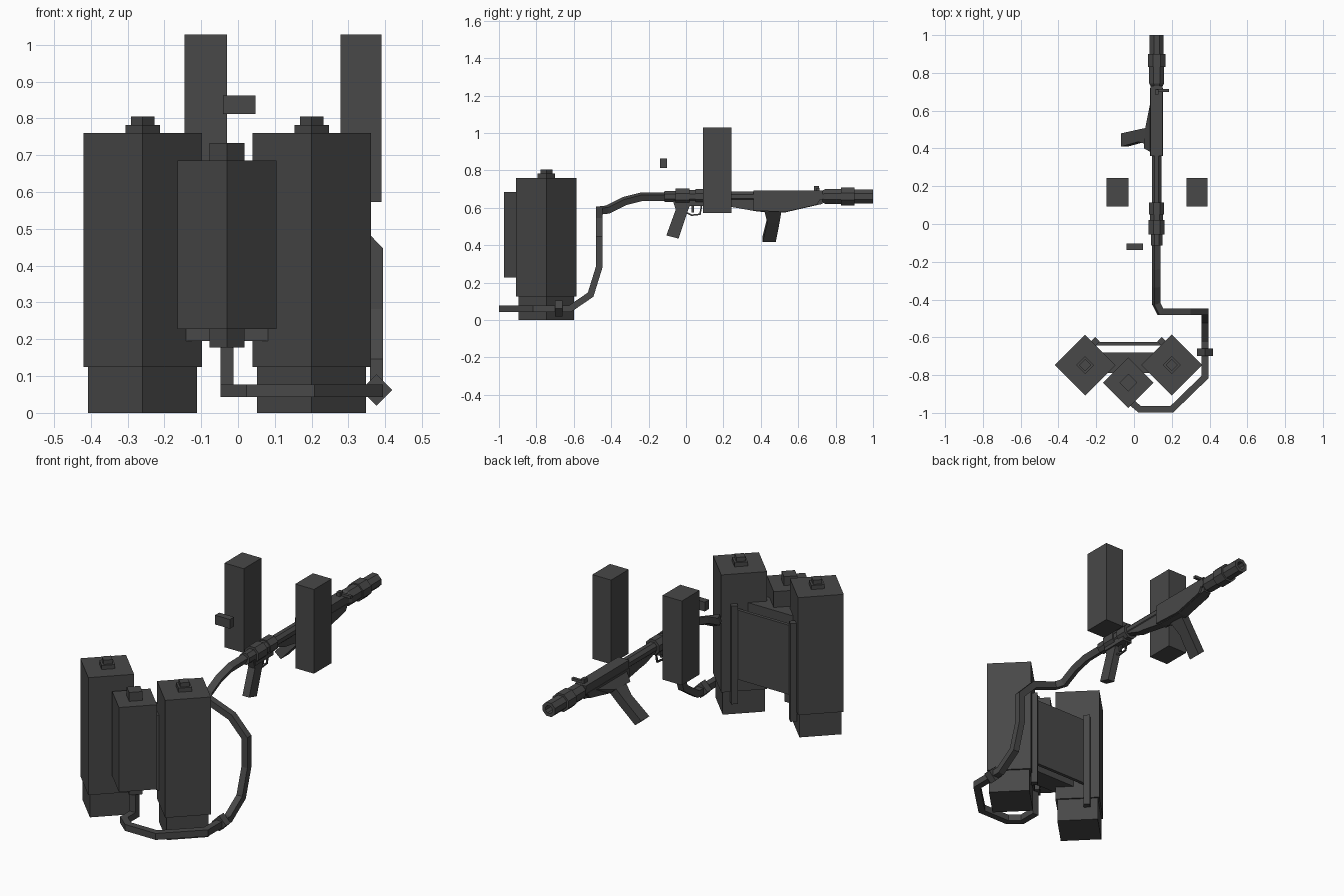
import bpy, bmesh, math
from mathutils import Vector, Matrix

mat = bpy.data.materials.new("dark_grey")
mat.diffuse_color = (0.065, 0.065, 0.065, 1)


def finish(name, bm):
    bmesh.ops.recalc_face_normals(bm, faces=bm.faces)
    me = bpy.data.meshes.new(name)
    bm.to_mesh(me)
    bm.free()
    me.materials.append(mat)
    ob = bpy.data.objects.new(name, me)
    bpy.context.collection.objects.link(ob)
    return ob


def box(name, x, y, z):
    """Box from three (low, high) ranges."""
    bm = bmesh.new()
    c = [(a + b) / 2 for a, b in (x, y, z)]
    s = [b - a for a, b in (x, y, z)]
    bmesh.ops.create_cube(bm, size=1, matrix=Matrix.Translation(c) @ Matrix.Diagonal((*s, 1)))
    return finish(name, bm)


def diamond(name, cx, cy, levels):
    """Stacked four-sided prisms standing on a corner: (half diagonal, z0, z1)."""
    bm = bmesh.new()
    for r, z0, z1 in levels:
        bmesh.ops.create_cone(bm, cap_ends=True, segments=4, radius1=r, radius2=r, depth=z1 - z0,
                              matrix=Matrix.Translation((cx, cy, (z0 + z1) / 2)))
    return finish(name, bm)


def loft(name, rings):
    """Skin a closed solid through equal-length rings of points."""
    bm = bmesh.new()
    vs = [[bm.verts.new(p) for p in r] for r in rings]
    n = len(vs[0])
    for a, b in zip(vs, vs[1:]):
        for i in range(n):
            bm.faces.new((a[i], a[(i + 1) % n], b[(i + 1) % n], b[i]))
    bm.faces.new(vs[0])
    bm.faces.new(vs[-1])
    return finish(name, bm)


def tube(name, path, h):
    """Square tube with mitred corners along a path."""
    pts = [Vector(p) for p in path]
    segs = [(b - a).normalized() for a, b in zip(pts, pts[1:])]
    d = segs[0]
    u = d.cross(Vector((0, 1, 0) if abs(d.y) < 0.9 else (1, 0, 0))).normalized()
    rings = []
    for i, p in enumerate(pts):
        prev, nxt = segs[max(i - 1, 0)], segs[min(i, len(segs) - 1)]
        v = prev.cross(u)
        plane = (prev + nxt).normalized()
        ring = []
        for su, sv in ((1, 1), (-1, 1), (-1, -1), (1, -1)):
            q = (u * su + v * sv) * h
            ring.append(p + q - prev * (q.dot(plane) / prev.dot(plane)))
        rings.append(ring)
        u = prev.rotation_difference(nxt) @ u
    return loft(name, rings)


def plate(name, outline, x0, x1):
    """Side outline of (y, z) points extruded across x."""
    return loft(name, [[(x, y, z) for y, z in outline] for x in (x0, x1)])


# Backpack tanks
for name, cx in (("left_tank", -0.259), ("right_tank", 0.2)):
    diamond(name, cx, -0.747, [(0.148, 0, 0.125), (0.161, 0.125, 0.76),
                               (0.047, 0.76, 0.782), (0.032, 0.782, 0.805)])
diamond("middle_tank", -0.03, -0.84, [(0.047, 0.178, 0.228), (0.134, 0.228, 0.685),
                                      (0.047, 0.685, 0.733)])

# Frame that joins the tanks
box("frame_block", (-0.19, 0.13), (-0.79, -0.68), (0.195, 0.6))
box("back_plate", (-0.2, 0.15), (-0.642, -0.624), (0.2, 0.575))
for name, cx in (("left_frame_rod", -0.205), ("right_frame_rod", 0.148)):
    diamond(name, cx, -0.622, [(0.024, 0.07, 0.6)])

# Hose from the middle tank round to the gun
tube("hose", [(-0.03, -0.84, 0.2), (-0.03, -0.84, 0.06), (-0.03, -0.93, 0.06),
              (0.03, -0.981, 0.06), (0.2, -0.981, 0.06), (0.376, -0.81, 0.06),
              (0.376, -0.62, 0.06), (0.376, -0.51, 0.135), (0.376, -0.465, 0.28),
              (0.376, -0.465, 0.44), (0.29, -0.465, 0.53), (0.14, -0.465, 0.585),
              (0.117, -0.42, 0.59), (0.117, -0.33, 0.635), (0.117, -0.24, 0.658),
              (0.117, -0.1, 0.66)], 0.0175)
tube("hose_joint", [(0.376, -0.70, 0.062), (0.376, -0.66, 0.062)], 0.03).name = "hose_joint"
joint = bpy.data.objects["hose_joint"]
joint.data.transform(Matrix.Translation((0.376, 0, 0.062)) @ Matrix.Rotation(math.pi / 4, 4, 'Y')
                     @ Matrix.Translation((-0.376, 0, -0.062)))

# Gun barrel: eight-sided sleeves along y, with a hollow muzzle
GX, GZ = 0.12, 0.66
steps = [(-0.115, 0.03), (-0.055, 0.03), (-0.055, 0.042), (0.02, 0.042), (0.02, 0.034),
         (0.05, 0.034), (0.05, 0.04), (0.115, 0.04), (0.115, 0.026), (0.73, 0.026),
         (0.73, 0.032), (0.745, 0.04), (0.83, 0.04), (0.83, 0.047), (0.9, 0.047),
         (0.9, 0.037), (1.0, 0.037), (1.0, 0.02), (0.95, 0.02)]
k = 1 / math.cos(math.pi / 8)
loft("barrel", [[(GX + r * k * math.cos((i + 0.5) * math.pi / 4), y,
                  GZ + r * k * math.sin((i + 0.5) * math.pi / 4)) for i in range(8)]
                for y, r in steps])

# Receiver and lower guard
box("top_rail", (0.088, 0.152), (0.36, 0.73), (0.645, 0.692))
plate("lower_guard", [(0.115, 0.64), (0.2, 0.61), (0.25, 0.603), (0.38, 0.58), (0.53, 0.575),
                      (0.7, 0.614), (0.73, 0.62), (0.73, 0.65), (0.115, 0.65)], 0.098, 0.142)
plate("guard_cover", [(0.36, 0.585), (0.53, 0.577), (0.7, 0.616), (0.72, 0.65),
                      (0.36, 0.65)], 0.086, 0.154)
# Slanted housing that carries the side grip
loft("grip_housing", [[(0.09, 0.38, 0.645), (0.09, 0.66, 0.645), (0.11, 0.66, 0.605), (0.11, 0.38, 0.59)],
                      [(0.052, 0.4, 0.6), (0.062, 0.52, 0.6), (0.085, 0.53, 0.578), (0.085, 0.4, 0.578)]])
# Side grip leaning out and down
loft("side_grip", [[(cx - 0.018, y0, cz + 0.016), (cx - 0.018, y1, cz + 0.016),
                    (cx + 0.018, y1, cz - 0.016), (cx + 0.018, y0, cz - 0.016)]
                   for cx, cz, y0, y1 in ((0.09, 0.595, 0.42, 0.51), (0.04, 0.535, 0.435, 0.5),
                                          (-0.05, 0.433, 0.41, 0.48))])

# Rear grip, trigger and guard
plate("rear_grip", [(-0.07, 0.635), (0.03, 0.635), (0.012, 0.59), (-0.04, 0.435),
                    (-0.105, 0.452), (-0.055, 0.59)], 0.1, 0.14)
box("rear_block", (0.092, 0.148), (-0.06, 0.09), (0.61, 0.65))
tube("trigger_guard", [(0.12, 0.0, 0.575), (0.12, 0.03, 0.56), (0.12, 0.075, 0.565),
                       (0.12, 0.085, 0.62)], 0.004)
box("trigger", (0.115, 0.125), (0.03, 0.042), (0.575, 0.615))

# Sight
box("front_sight", (0.11, 0.13), (0.685, 0.712), (0.685, 0.715))
box("sight_arm", (0.12, 0.185), (0.698, 0.714), (0.69, 0.705))

# Detached blocks
box("left_block", (-0.145, -0.03), (0.092, 0.243), (0.573, 1.028))
box("right_block", (0.278, 0.39), (0.092, 0.243), (0.573, 1.028))
box("small_block", (-0.041, 0.048), (-0.138, -0.102), (0.812, 0.862))
